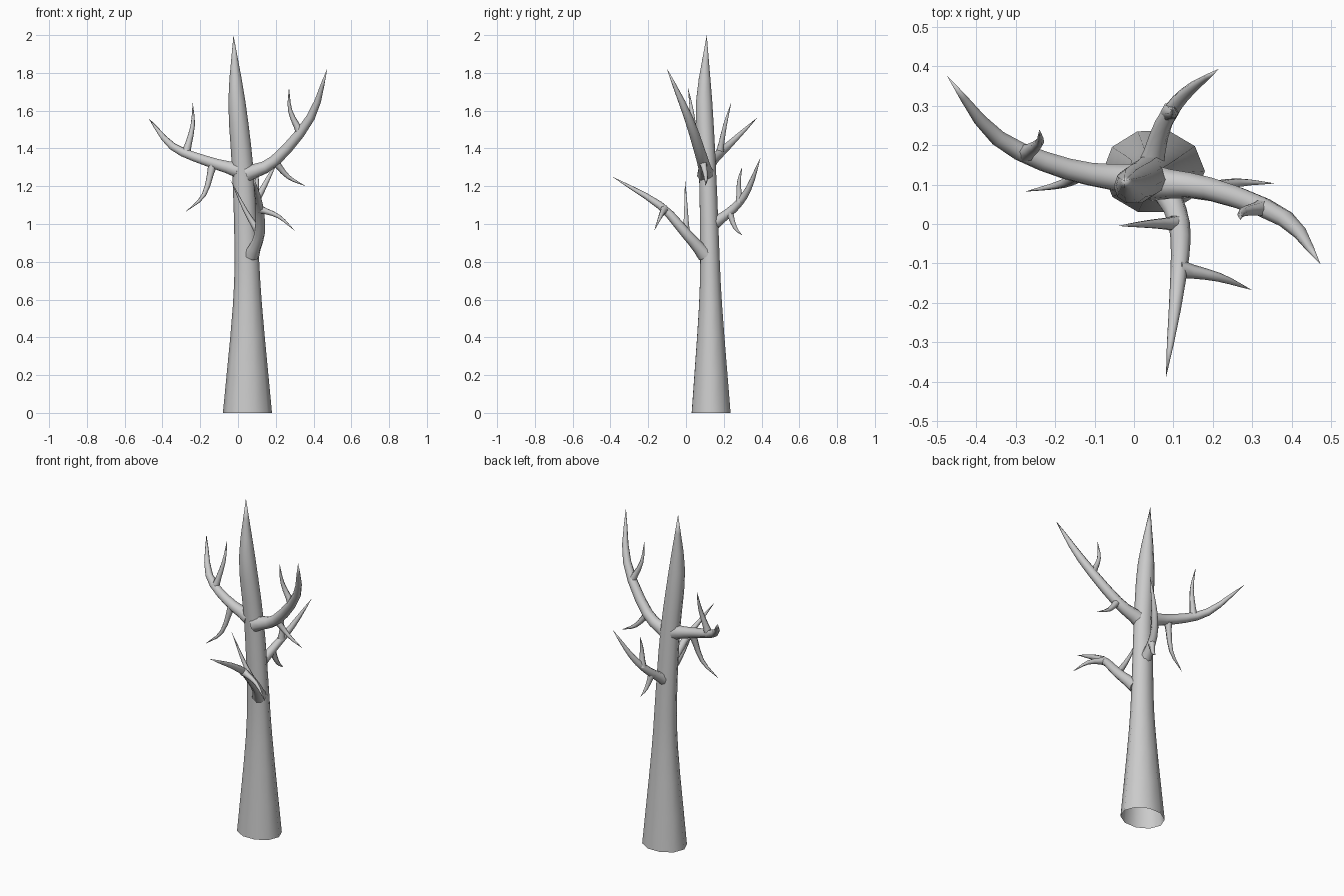
import bpy, bmesh, math
from mathutils import Vector

if "Cube" in bpy.data.objects:
    bpy.data.objects.remove(bpy.data.objects["Cube"])


def spline(pts, t):
    """Point at t (0..1) on a smooth curve through pts."""
    P = [Vector(p) for p in pts]
    P = [P[0] * 2 - P[1]] + P + [P[-1] * 2 - P[-2]]
    s = t * (len(pts) - 1)
    i = min(int(s), len(pts) - 2)
    s -= i
    a, b, c, d = P[i:i + 4]
    return b + ((c - a) + ((a * 2 - b * 5 + c * 4 - d) + (b * 3 - a - c * 3 + d) * s) * s) * s / 2


def tube(name, centres, radii, sides, level=False, squash=lambda z: 1, cap=True):
    """Tapered limb of rings along the centres, ending in a pointed tip."""
    bm = bmesh.new()
    rings, u = [], Vector((1, 0.01, 0.02))
    for i, p in enumerate(centres[:-1]):
        t = (centres[i + 1] - centres[max(i - 1, 0)]).normalized()
        if level:
            t = Vector((0, 0, 1))
        u = (u - t * u.dot(t)).normalized()
        v = t.cross(u) * squash(p.z)
        angles = [2 * math.pi * k / sides for k in range(sides)]
        rings.append([bm.verts.new(p + (u * math.cos(a) + v * math.sin(a)) * radii[i])
                      for a in angles])
    tip = bm.verts.new(centres[-1])
    for k in range(sides):
        n = (k + 1) % sides
        for a, b in zip(rings, rings[1:]):
            bm.faces.new((a[k], a[n], b[n], b[k]))
        bm.faces.new((rings[-1][k], rings[-1][n], tip))
    if cap:
        bm.faces.new(rings[0][::-1])
    for f in bm.faces:
        f.smooth = len(f.verts) <= 4
    me = bpy.data.meshes.new(name)
    bm.to_mesh(me)
    bm.free()
    bpy.context.collection.objects.link(bpy.data.objects.new(name, me))


def limb(name, pts, r, steps, sides, power):
    """Branch or twig: flared at its root, tapering to a point."""
    ts = [i / steps for i in range(steps + 1)]
    radii = [r * ((1 - t ** power) * (1 - 0.2 * t) + 0.45 * (1 - t) ** 8) for t in ts]
    tube(name, [spline(pts, t) for t in ts], radii, sides)


# Trunk: open at the bottom, oval below and round above, leaning slightly
trunk = [(0.05, 0.133, 0, 0.13), (0.05, 0.13, 0.57, 0.077), (0.044, 0.125, 0.9, 0.063),
         (0.026, 0.114, 1.28, 0.057), (-0.006, 0.096, 1.65, 0.045), (-0.024, 0.11, 2, 0)]
samples = [spline(trunk, i / 15) for i in range(16)]
tube("trunk", [s.xyz for s in samples], [s.w for s in samples], 10, level=True,
     squash=lambda z: min(1, max(0.83, 0.83 + 0.5 * (z - 1.3))), cap=False)

# Main branches: root radius and path
branches = {
    "left": (0.030, [(0, 0.112, 1.285), (-0.17, 0.14, 1.335),
                     (-0.345, 0.218, 1.41), (-0.475, 0.377, 1.562)]),
    "right": (0.033, [(0.045, 0.105, 1.265), (0.195, 0.088, 1.335),
                      (0.385, 0.012, 1.565), (0.473, -0.102, 1.825)]),
    "front": (0.029, [(0.072, 0.1, 0.838), (0.115, 0, 0.95),
                      (0.112, -0.14, 1.1), (0.081, -0.39, 1.25)]),
    "back": (0.024, [(0.042, 0.145, 1), (0.075, 0.255, 1.085),
                     (0.13, 0.33, 1.185), (0.216, 0.394, 1.35)]),
}
for side, (r, path) in branches.items():
    limb(side + "_branch", path, r, 9, 8, 4)

# Twigs: position along the parent branch, elbow and tip
twigs = {
    "left_up": (0.53, (-0.24, 0.206, 1.52), (-0.24, 0.24, 1.645)),
    "left_down": (0.26, (-0.18, 0.102, 1.155), (-0.277, 0.082, 1.065)),
    "right_up": (0.56, (0.276, 0.03, 1.6), (0.27, 0.01, 1.725)),
    "right_down": (0.33, (0.265, 0.105, 1.25), (0.358, 0.103, 1.2)),
    "front_up": (0.33, (0.04, 0, 1.07), (-0.04, -0.005, 1.235)),
    "front_down": (0.62, (0.215, -0.135, 1.04), (0.3, -0.168, 0.965)),
    "back_up": (0.45, (0.1, 0.28, 1.22), (0.1, 0.298, 1.305)),
    "back_down": (0.25, (0.083, 0.26, 0.98), (0.095, 0.298, 0.94)),
}
for name, (t, elbow, tip) in twigs.items():
    root = spline(branches[name.split("_")[0]][1], t)
    limb(name + "_twig", [root, elbow, tip], 0.017, 6, 6, 2)
